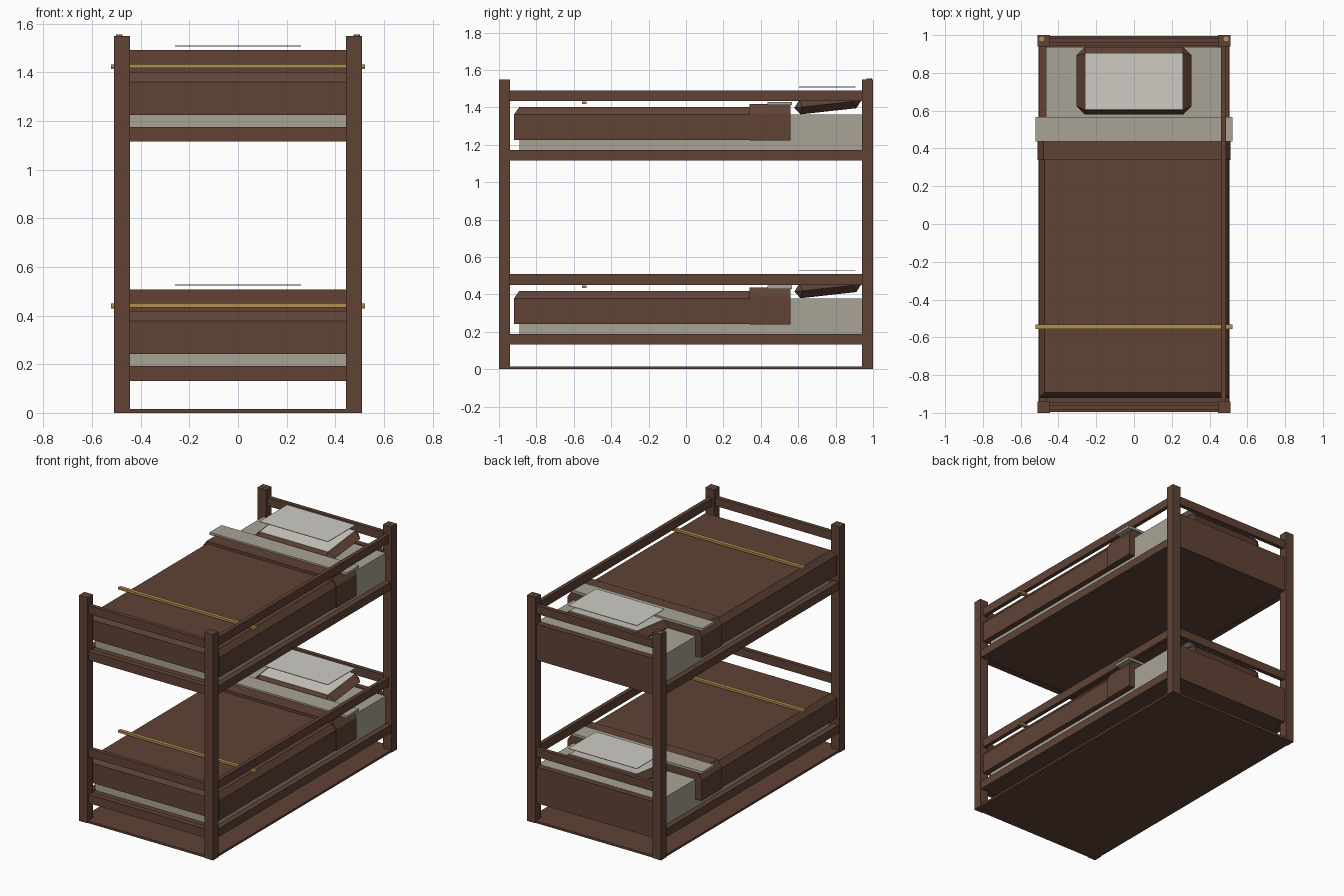
import bpy, bmesh
from mathutils import Matrix

if "Cube" in bpy.data.objects:
    bpy.data.objects.remove(bpy.data.objects["Cube"])


def mat(name, col):
    m = bpy.data.materials.new(name)
    m.diffuse_color = (*col, 1)
    m.use_nodes = True
    m.node_tree.nodes["Principled BSDF"].inputs["Base Color"].default_value = m.diffuse_color
    return m


WOOD = mat("brown", (0.115, 0.055, 0.036))
LINEN = mat("linen", (0.40, 0.37, 0.31))
WHITE = mat("white", (0.62, 0.60, 0.55))
GOLD = mat("gold", (0.45, 0.28, 0.08))


def finish(name, bm, material, loc=(0, 0, 0)):
    bmesh.ops.recalc_face_normals(bm, faces=bm.faces)
    me = bpy.data.meshes.new(name)
    bm.to_mesh(me)
    bm.free()
    me.materials.append(material)
    ob = bpy.data.objects.new(name, me)
    ob.location = loc
    bpy.context.collection.objects.link(ob)
    return ob


def box(name, x0, x1, y0, y1, z0, z1, material=WOOD):
    bm = bmesh.new()
    bmesh.ops.create_cube(bm, size=1, matrix=Matrix.Translation(
        ((x0 + x1) / 2, (y0 + y1) / 2, (z0 + z1) / 2)) @ Matrix.Diagonal((x1 - x0, y1 - y0, z1 - z0, 1)))
    return finish(name, bm, material)


def loft(name, rings, material=WOOD, loc=(0, 0, 0)):
    """Stack rings (half width, y0, y1, z, corner cut) into a closed solid."""
    bm = bmesh.new()
    loops = []
    for w, y0, y1, z, c in rings:
        pts = [(-w + c, y0), (w - c, y0), (w, y0 + c), (w, y1 - c),
               (w - c, y1), (-w + c, y1), (-w, y1 - c), (-w, y0 + c)]
        loops.append([bm.verts.new((x, y, z)) for x, y in pts])
    for a, b in zip(loops, loops[1:]):
        for i in range(8):
            j = (i + 1) % 8
            bm.faces.new((a[i], a[j], b[j], b[i]))
    bm.faces.new(loops[0][::-1])
    bm.faces.new(loops[-1])
    bmesh.ops.remove_doubles(bm, verts=bm.verts, dist=1e-4)
    return finish(name, bm, material, loc)


# Corner posts, with small brass caps on the two head posts
for sx in (-1, 1):
    for sy in (-1, 1):
        xs, ys = sorted((sx * 0.445, sx * 0.51)), sorted((sy * 0.94, sy * 1.0))
        box("post", *xs, *ys, 0, 1.55)
    bm = bmesh.new()
    bmesh.ops.create_cone(bm, cap_ends=True, segments=8, radius1=0.014, radius2=0.014, depth=0.01)
    finish("post_cap", bm, GOLD, (sx * 0.488, 0.98, 1.55))

# Floor slab
box("base_slab", -0.505, 0.505, -0.995, 0.995, 0, 0.015)


def bunk(level, dz):
    def b(part, x0, x1, y0, y1, z0, z1, material=WOOD):
        return box(f"{level}_{part}", x0, x1, y0, y1, z0 + dz, z1 + dz, material)

    # Frame: deck, side rails, end rails, headboard panel, one guard rail
    b("deck", -0.47, 0.47, -0.96, 0.96, 0.135, 0.18)
    for sx in (-1, 1):
        b("side_rail", *sorted((sx * 0.462, sx * 0.503)), -0.95, 0.95, 0.132, 0.188)
    b("guard_rail", 0.46, 0.487, -0.95, 0.95, 0.45, 0.508)
    b("foot_rail", -0.45, 0.45, -0.985, -0.945, 0.132, 0.192)
    b("headboard", -0.45, 0.45, 0.945, 0.985, 0.132, 0.38)
    for sy in (-1, 1):
        b("end_top_rail", -0.45, 0.45, *sorted((sy * 0.957, sy * 0.985)), 0.45, 0.508)

    # Mattress and bedding
    b("mattress", -0.465, 0.465, -0.89, 0.938, 0.18, 0.378, LINEN)
    loft(f"{level}_blanket", [(0.503, -0.92, 0.36, 0.242, 0), (0.503, -0.92, 0.36, 0.378, 0),
                              (0.475, -0.892, 0.36, 0.418, 0)], loc=(0, 0, dz))
    loft(f"{level}_blanket_cuff", [(0.51, 0.34, 0.56, 0.24, 0), (0.51, 0.34, 0.56, 0.388, 0),
                                   (0.478, 0.34, 0.56, 0.436, 0)], loc=(0, 0, dz))
    b("sheet_fold", -0.522, 0.522, 0.437, 0.567, 0.43, 0.447, LINEN)
    b("blanket_trim", -0.522, 0.522, -0.557, -0.532, 0.434, 0.449, GOLD)

    # Tilted faceted pillow with white top and the thin cover above it
    rings = [(0.26, -0.15, 0.15, -0.038, 0), (0.305, -0.18, 0.18, 0, 0.045), (0.26, -0.15, 0.15, 0.038, 0)]
    pillow = loft(f"{level}_pillow", rings, loc=(0, 0.758, 0.434 + dz))
    pillow.rotation_euler.x = 0.11
    top = loft(f"{level}_pillow_top", [(0.26, -0.15, 0.15, 0.036, 0), (0.26, -0.15, 0.15, 0.04, 0)],
               WHITE, (0, 0.758, 0.434 + dz))
    top.rotation_euler.x = 0.11
    b("pillow_cover", -0.26, 0.26, 0.605, 0.905, 0.524, 0.528, WHITE)


bunk("lower", 0)
bunk("upper", 0.983)
